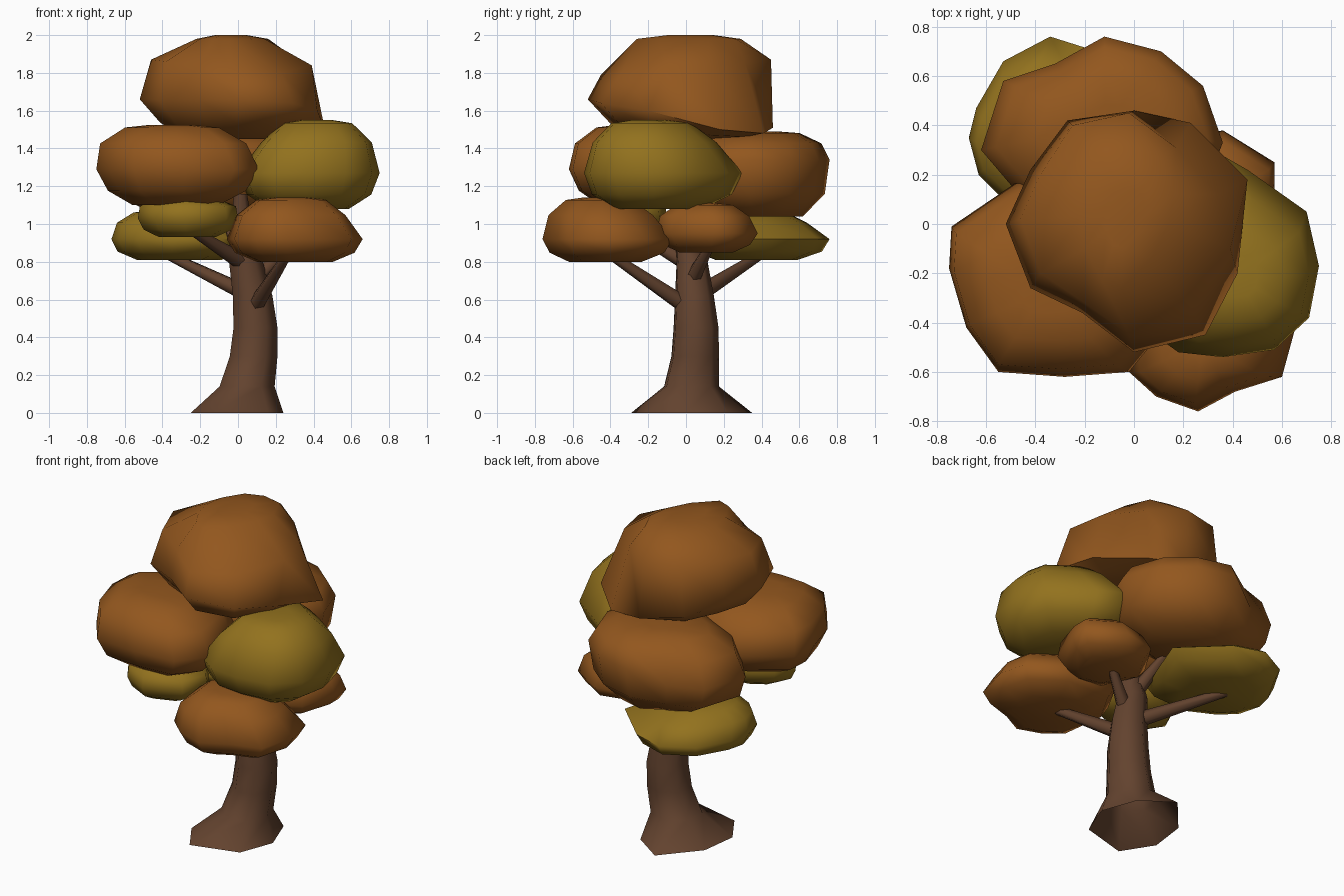
import bpy, bmesh, math
from mathutils import Vector

cube = bpy.data.objects.get("Cube")
if cube:
    bpy.data.objects.remove(cube, do_unlink=True)


def make_material(name, rgb):
    mat = bpy.data.materials.new(name)
    mat.use_nodes = True
    colour = (*rgb, 1)
    mat.diffuse_color = colour
    shader = mat.node_tree.nodes["Principled BSDF"]
    shader.inputs["Base Color"].default_value = colour
    shader.inputs["Roughness"].default_value = 0.9
    return mat


bark = make_material("brown bark", (.125, .056, .028))
rust = make_material("rust leaves", (.29, .095, .013))
gold = make_material("gold leaves", (.29, .168, .013))


def loft(name, rings, mat, cap_start=True, cap_end=True, angle=75):
    """Skin a stack of equal-length point rings and shade it smooth."""
    bm = bmesh.new()
    loops = [[bm.verts.new(p) for p in ring] for ring in rings]
    count = len(loops[0])
    for low, high in zip(loops, loops[1:]):
        for i in range(count):
            j = (i + 1) % count
            bm.faces.new((low[i], low[j], high[j], high[i]))
    if cap_start:
        bm.faces.new(loops[0])
    if cap_end:
        bm.faces.new(loops[-1])
    bmesh.ops.recalc_face_normals(bm, faces=bm.faces)
    mesh = bpy.data.meshes.new(name)
    bm.to_mesh(mesh)
    bm.free()
    mesh.materials.append(mat)
    obj = bpy.data.objects.new(name, mesh)
    bpy.context.collection.objects.link(obj)
    bpy.ops.object.select_all(action='DESELECT')
    obj.select_set(True)
    bpy.context.view_layer.objects.active = obj
    bpy.ops.object.shade_smooth_by_angle(angle=math.radians(angle))
    return obj


def shrink(points, centre, scale, share, end):
    """Draw a ring in towards a centre and part of the way to a height."""
    result = []
    for p in points:
        q = Vector(centre).lerp(p, scale)
        q.z = p.z + (end - p.z) * share
        result.append(q)
    return result


def middle(points):
    return sum(points, Vector()) / len(points)


def clump(name, mat, bottom, top, rim, peak=None, slope=.91, belly=.85, upper=None):
    """Rounded leaf mass around a rim; its upper half leans towards the peak."""
    points = [Vector(p) for p in rim]
    centre = middle(points)
    rings = [shrink(points, centre, belly - .32, 1, bottom),
             shrink(points, centre, belly, .6, bottom),
             points]
    if upper:
        rings += [[Vector(p) for p in ring] for ring in upper]
    else:
        lean = (*peak, 0) if peak else centre
        shoulder = shrink(points, lean, slope, .58, top)
        rings += [shoulder, shrink(shoulder, middle(shoulder), .64, .86, top)]
    rings.append(shrink(rings[-1], middle(rings[-1]), .44, 1, top))
    return loft(name, rings, mat)


def level(z, *outline):
    return [(x, y, z) for x, y in outline]


# Trunk: flared seven-sided foot, then leaning rings (z, centre, radii)
def trunk_ring(z, cx, cy, rx, ry, sides=7):
    turns = [math.radians(250) + math.tau * i / sides for i in range(sides)]
    return [(cx + rx * math.cos(a), cy + ry * math.sin(a), z) for a in turns]


foot = level(0, (-.13, -.29), (.16, -.21), (.24, 0), (.16, .22),
             (-.03, .35), (-.22, .13), (-.25, -.1))
trunk_profile = (
    (.14, .045, .025, .15, .15),
    (.3, .08, .045, .13, .13),
    (.45, .09, .05, .12, .123),
    (.62, .075, .042, .108, .106),
    (.8, .04, .03, .092, .085),
    (.95, .02, 0, .065, .06),
    (1.16, .012, -.04, .036, .036),
)
loft("trunk", [foot] + [trunk_ring(*r) for r in trunk_profile], bark, cap_start=False)


# Branches: tapered limbs running from the trunk into the clumps
def branch(name, start, end, thick=.045, thin=.024, sides=6):
    start, end = Vector(start), Vector(end)
    turn = (end - start).to_track_quat('Z', 'Y')
    rings = []
    for origin, radius in ((start, thick), (end, thin)):
        rings.append([origin + turn @ Vector((radius * math.cos(a), radius * math.sin(a), 0))
                      for a in (math.tau * i / sides for i in range(sides))])
    return loft(name, rings, bark)


branch("front_left_branch", (.1, -.02, .58), (.27, -.42, .85))
branch("back_right_branch", (.05, .07, .63), (-.38, .4, .84))
branch("front_right_branch", (.02, 0, .8), (-.25, -.3, .97))
branch("back_left_branch", (.09, .03, .7), (.28, .13, .89))
branch("back_upper_branch", (.02, .03, .84), (-.12, .25, 1.15), thin=.015)

# Crown: broad sagging rim under a narrower, skewed shoulder and cap
clump("crown_leaves", rust, 1.45, 2.0, [
    (-.52, 0, 1.66), (-.42, .22, 1.62), (-.27, .42, 1.57), (0, .46, 1.51),
    (.23, .41, 1.48), (.46, .18, 1.5), (.42, -.2, 1.6), (.29, -.45, 1.64),
    (0, -.52, 1.66), (-.21, -.36, 1.66), (-.42, -.26, 1.66)],
    belly=.77, upper=([
    (-.46, .02, 1.87), (-.38, .2, 1.87), (-.25, .4, 1.87), (-.02, .45, 1.87),
    (.17, .31, 1.86), (.34, .12, 1.85), (.39, -.1, 1.84), (.23, -.34, 1.8),
    (-.02, -.45, 1.79), (-.2, -.32, 1.83), (-.38, -.2, 1.86)],
    level(1.98, (-.22, .03), (-.2, .14), (-.13, .25), (-.02, .29), (.1, .26),
          (.16, .12), (.14, 0), (.07, -.14), (-.05, -.26), (-.13, -.23), (-.2, -.1))))

# Middle tier
clump("middle_front_right_leaves", rust, 1.1, 1.525, level(
    1.29, (-.75, -.18), (-.74, -.01), (-.46, .18), (-.1, .15), (.07, -.15),
    (.11, -.44), (-.02, -.6), (-.28, -.62), (-.55, -.6), (-.68, -.42)),
    peak=(-.55, -.3), slope=.9)
clump("middle_front_left_leaves", gold, 1.08, 1.55, level(
    1.27, (.75, -.17), (.7, .05), (.46, .22), (.32, .3), (.09, .1),
    (0, -.17), (.04, -.42), (.18, -.52), (.36, -.54), (.57, -.51), (.71, -.38)),
    peak=(.56, -.33), slope=.78, belly=.88)
back_left, back_right = 1.34, 1.25
clump("middle_back_leaves", rust, 1.04, 1.49,
      level(back_right, (-.45, .1), (-.62, .3), (-.53, .58), (-.32, .65))
      + level(back_left, (-.12, .76), (.11, .7), (.28, .56), (.36, .33), (.25, .05), (-.1, -.05)),
      slope=.88, belly=.93)

# Lower tier
clump("lower_back_right_leaves", gold, .81, 1.07, level(
    .92, (-.67, .35), (-.64, .47), (-.53, .66), (-.34, .76), (-.15, .7),
    (.1, .46), (0, .2), (-.08, .02), (-.35, .01), (-.53, .1), (-.63, .2)),
    peak=(-.55, .28), slope=.75, belly=.9)
clump("lower_front_left_leaves", rust, .8, 1.14, level(
    .92, (.26, -.76), (.09, -.7), (-.02, -.6), (-.06, -.3), (.07, -.07),
    (.4, -.07), (.62, -.22), (.66, -.4), (.6, -.62), (.41, -.68)),
    peak=(.2, -.6), slope=.8, belly=.88)
clump("lower_front_right_leaves", gold, .93, 1.14, level(
    1.03, (-.53, -.32), (-.47, -.2), (-.3, -.1), (-.1, -.14), (0, -.3),
    (-.06, -.46), (-.28, -.54), (-.44, -.46)), slope=.96, belly=.88)
clump("lower_back_left_leaves", rust, .85, 1.11, level(
    .95, (.57, .14), (.57, .25), (.36, .38), (.15, .33), (.02, .12),
    (.14, -.13), (.33, -.16), (.5, -.08)), peak=(.4, .02), slope=.87)
